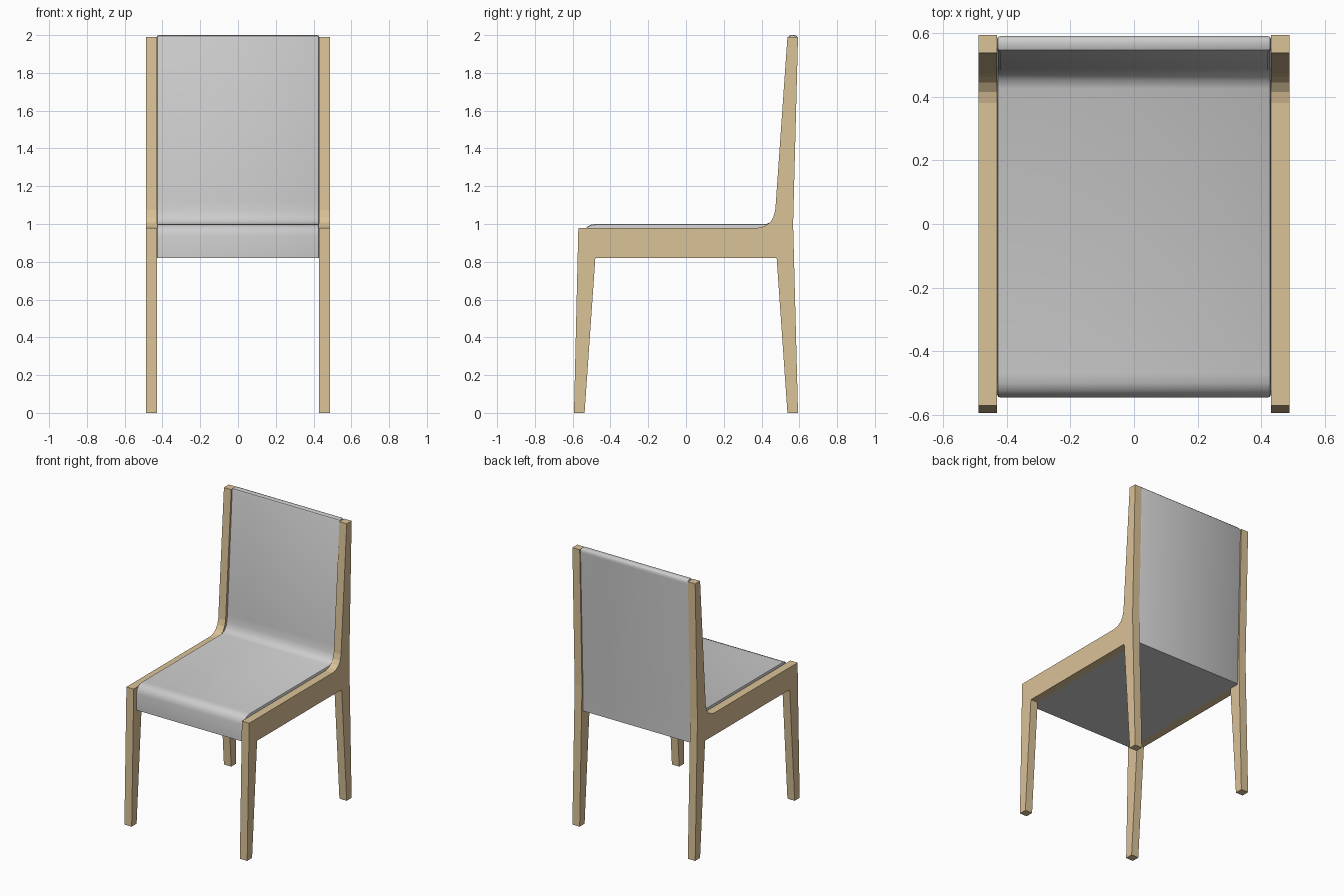
import bpy, bmesh

if "Cube" in bpy.data.objects:
    bpy.data.objects.remove(bpy.data.objects["Cube"])

WOOD = bpy.data.materials.new("wood")
WOOD.diffuse_color = (0.70, 0.54, 0.31, 1)
WOOD.use_nodes = True
WOOD.node_tree.nodes["Principled BSDF"].inputs["Base Color"].default_value = WOOD.diffuse_color


def extrude_profile(name, profile, x0, x1, bevel=0.0, keep_z=None):
    """Extrude a (y, z) outline along x; optionally round the end rims above keep_z."""
    bm = bmesh.new()
    face = bm.faces.new([bm.verts.new((x0, y, z)) for y, z in profile])
    ext = bmesh.ops.extrude_face_region(bm, geom=[face])
    moved = [g for g in ext["geom"] if isinstance(g, bmesh.types.BMVert)]
    bmesh.ops.translate(bm, verts=moved, vec=(x1 - x0, 0, 0))
    bmesh.ops.recalc_face_normals(bm, faces=bm.faces)
    if bevel:
        rims = [e for e in bm.edges
                if abs(e.verts[0].co.x - e.verts[1].co.x) < 1e-5
                and max(v.co.z for v in e.verts) > keep_z + 1e-4]
        bmesh.ops.bevel(bm, geom=rims, offset=bevel, segments=2,
                        profile=0.5, affect='EDGES')
    mesh = bpy.data.meshes.new(name)
    bm.to_mesh(mesh)
    bm.free()
    obj = bpy.data.objects.new(name, mesh)
    bpy.context.collection.objects.link(obj)
    return obj


# Side frames: legs, rail and back post in one outline
frame = [(-0.593, 0), (-0.537, 0), (-0.48, 0.82), (0.48, 0.82),
         (0.537, 0), (0.593, 0), (0.567, 1.0), (0.593, 1.99),
         (0.537, 1.99), (0.473, 1.075), (0.462, 1.035), (0.445, 1.008),
         (0.415, 0.988), (0.38, 0.98), (-0.57, 0.98)]
for name, side in (("left_frame", -1), ("right_frame", 1)):
    obj = extrude_profile(name, frame, side * 0.43, side * 0.488)
    obj.data.materials.append(WOOD)

# Seat and backrest shell with rounded front, crook and top
shell = [(-0.545, 0.82), (0.56, 0.82), (0.562, 1.0), (0.590, 1.97),
         (0.590, 1.988), (0.582, 1.998), (0.570, 2.0), (0.556, 2.0),
         (0.546, 1.996), (0.541, 1.985), (0.488, 1.12), (0.482, 1.065),
         (0.471, 1.032), (0.452, 1.011), (0.425, 1.0), (-0.47, 1.0),
         (-0.500, 0.997), (-0.523, 0.986), (-0.538, 0.966), (-0.545, 0.94)]
obj = extrude_profile("seat_and_back", shell, -0.43, 0.43, 0.01, 0.82)
bpy.context.view_layer.objects.active = obj
obj.select_set(True)
bpy.ops.object.shade_smooth_by_angle(angle=0.7)
